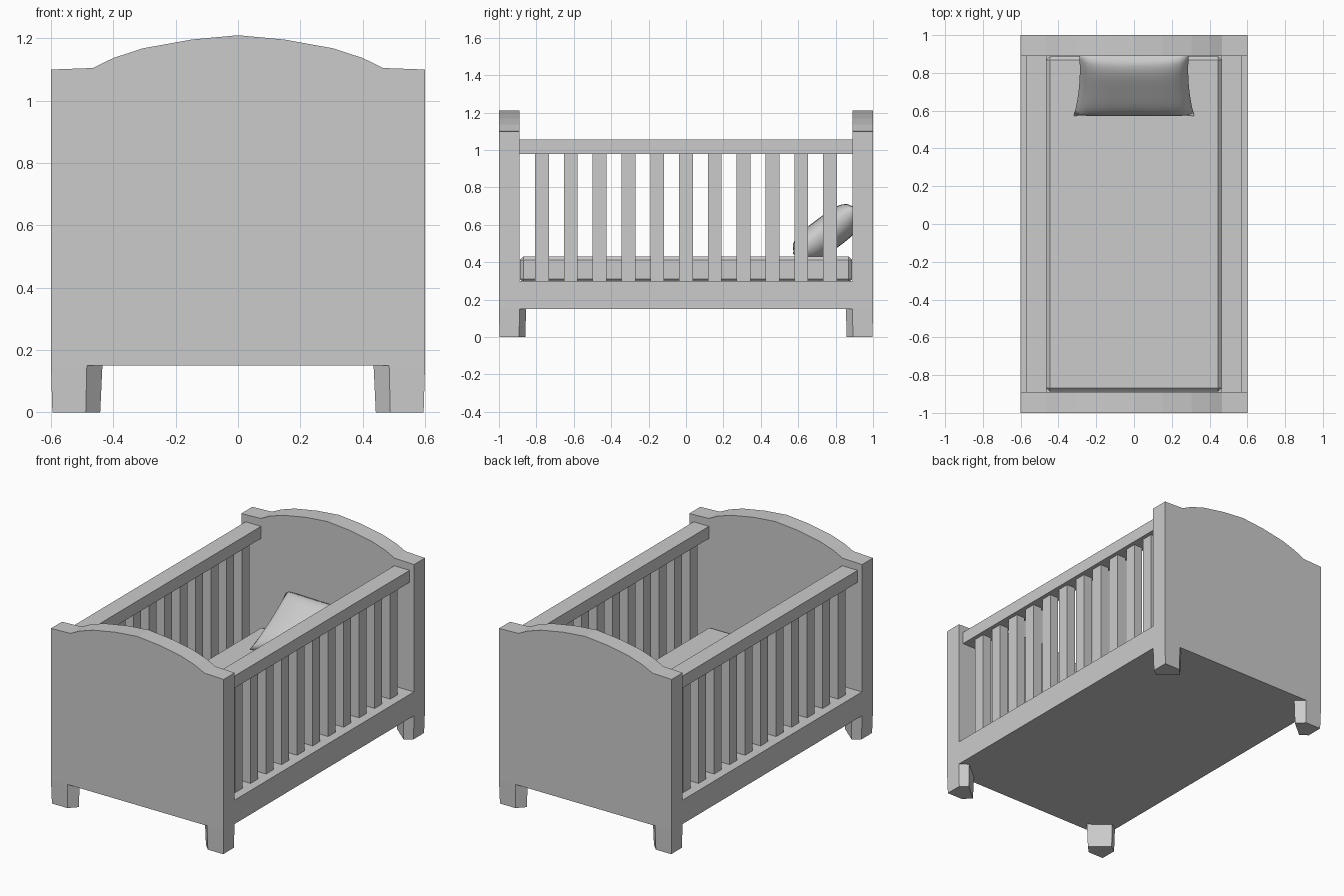
import bpy, bmesh, math
from mathutils import Matrix, Vector

if "Cube" in bpy.data.objects:
    bpy.data.objects.remove(bpy.data.objects["Cube"])


def finish(name, bm):
    bmesh.ops.recalc_face_normals(bm, faces=bm.faces)
    me = bpy.data.meshes.new(name)
    bm.to_mesh(me)
    bm.free()
    ob = bpy.data.objects.new(name, me)
    bpy.context.collection.objects.link(ob)
    return ob


def box(name, x0, x1, y0, y1, z0, z1, bevel=0):
    bm = bmesh.new()
    bmesh.ops.create_cube(bm, size=1)
    for v in bm.verts:
        v.co = Vector(((x0 + x1) / 2 + v.co.x * (x1 - x0),
                       (y0 + y1) / 2 + v.co.y * (y1 - y0),
                       (z0 + z1) / 2 + v.co.z * (z1 - z0)))
    if bevel:
        bmesh.ops.bevel(bm, geom=bm.edges[:], offset=bevel, segments=1, affect='EDGES')
    return finish(name, bm)


def loft(name, ring_a, ring_b):
    bm = bmesh.new()
    a = [bm.verts.new(p) for p in ring_a]
    b = [bm.verts.new(p) for p in ring_b]
    bm.faces.new(a)
    bm.faces.new(b)
    for i in range(len(a)):
        j = (i + 1) % len(a)
        bm.faces.new((a[i], a[j], b[j], b[i]))
    return finish(name, bm)


# Arched end boards
half = [(0.6, 0.15), (0.6, 1.10), (0.465, 1.105), (0.40, 1.137), (0.305, 1.168), (0.15, 1.196)]
profile = half + [(0, 1.21)] + [(-x, z) for x, z in reversed(half)]
for name, y0, y1 in (("foot_board", -1, -0.89), ("head_board", 0.89, 1)):
    loft(name, [(x, y0, z) for x, z in profile], [(x, y1, z) for x, z in profile])

# Tapered legs with a diagonal inner face
section = [(0.6, 1.0), (0.485, 1.0), (0.435, 0.95), (0.55, 0.855), (0.6, 0.89)]
for sx in (-1, 1):
    for sy in (-1, 1):
        top = [(sx * x, sy * y, 0.15) for x, y in section]
        bottom = [(sx * (0.535 + (x - 0.535) * 0.93), sy * (0.94 + (y - 0.94) * 0.95), 0)
                  for x, y in section]
        loft("leg", top, bottom)

# Solid base and mattress
box("base", -0.6, 0.6, -0.89, 0.89, 0.15, 0.30)
box("mattress", -0.465, 0.465, -0.888, 0.888, 0.29, 0.432, 0.02)

# Side rails and slats
for s in (-1, 1):
    xa, xb = sorted((s * 0.463, s * 0.57))
    box("top_rail", xa, xb, -0.89, 0.89, 0.98, 1.056)
    xa, xb = sorted((s * 0.485, s * 0.545))
    for i in range(-5, 6):
        y = i * 0.154
        box("slat", xa, xb, y - 0.037, y + 0.037, 0.30, 0.98)

# Pillow leaning on the head board
bm = bmesh.new()
for side, thick in ((1, 0.07), (-1, 0.115)):
    made = bmesh.ops.create_grid(bm, x_segments=24, y_segments=20, size=1)
    for v in made["verts"]:
        u, w = v.co.x, v.co.y
        puff = math.sqrt(max(0, (1 - u ** 4) * (1 - w ** 4)))
        x = u * (0.305 - 0.014 * w) * (1 - 0.05 * (1 - w * w))
        y = w * 0.21 * (1 - 0.05 * (1 - u * u))
        v.co = Vector((x, y, side * thick * puff))
bmesh.ops.remove_doubles(bm, verts=bm.verts, dist=0.0005)
tilt = Matrix.Translation((0, 0.74, 0.57)) @ Matrix.Rotation(math.radians(37), 4, 'X')
bmesh.ops.transform(bm, matrix=tilt, verts=bm.verts)
for f in bm.faces:
    f.smooth = True
finish("pillow", bm)
